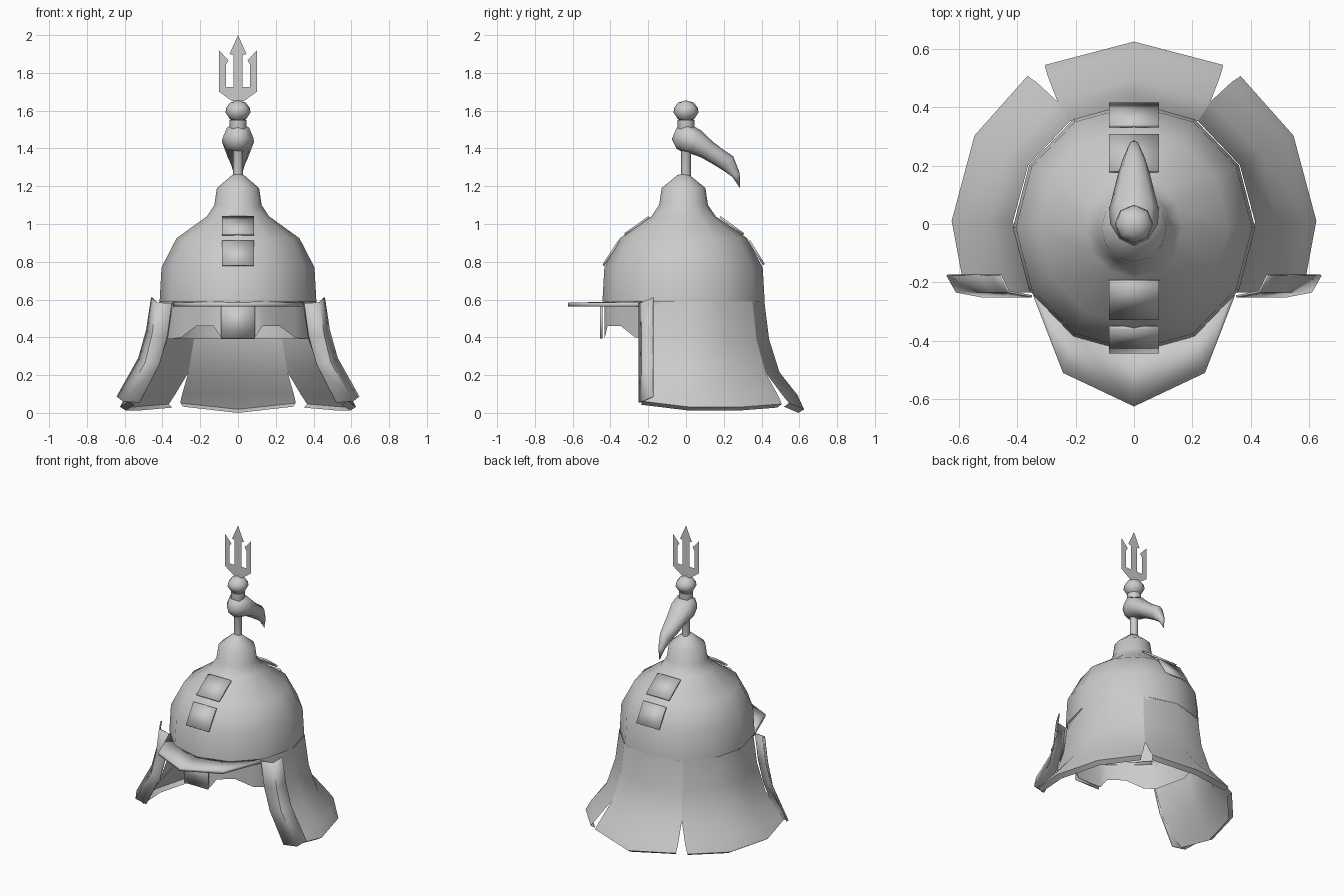
import bpy, math
from math import sin, cos, radians, sqrt

if "Cube" in bpy.data.objects:
    bpy.data.objects.remove(bpy.data.objects["Cube"])


def make(name, verts, faces, mirror=False, thick=0, angle=60):
    me = bpy.data.meshes.new(name)
    me.from_pydata(verts, [], faces)
    ob = bpy.data.objects.new(name, me)
    bpy.context.collection.objects.link(ob)
    bpy.ops.object.select_all(action='DESELECT')
    ob.select_set(True)
    bpy.context.view_layer.objects.active = ob
    bpy.ops.object.mode_set(mode='EDIT')
    bpy.ops.mesh.select_all(action='SELECT')
    bpy.ops.mesh.remove_doubles(threshold=0.0005)
    bpy.ops.mesh.normals_make_consistent(inside=False)
    bpy.ops.object.mode_set(mode='OBJECT')
    bpy.ops.object.shade_smooth_by_angle(angle=radians(angle))
    if mirror:
        ob.modifiers.new("mirror", 'MIRROR')
    if thick:
        s = ob.modifiers.new("thickness", 'SOLIDIFY')
        s.thickness = thick
        s.offset = 0
    return ob


def grid(name, rows, closed=False, **kw):
    n = len(rows[0])
    faces = [(r * n + c, r * n + (c + 1) % n, (r + 1) * n + (c + 1) % n, (r + 1) * n + c)
             for r in range(len(rows) - 1) for c in range(n if closed else n - 1)]
    return make(name, [p for row in rows for p in row], faces, **kw)


def lathe(name, profile, sides, cy=0, sy=1):
    rows = [[(r * cos(a), cy + sy * r * sin(a), z)
             for a in [2 * math.pi * i / sides for i in range(sides)]] for r, z in profile]
    return grid(name, rows, closed=True)


# bowl with its raised crown knob
lathe("dome", [(.415, .59), (.405, .77), (.325, .925), (.165, 1.04), (.125, 1.10),
               (.112, 1.19), (.03, 1.26), (0, 1.265)], 12, -.013, 1.035)

# rod, collar and ball on top
lathe("rod", [(.026, 1.24), (.026, 1.42), (.045, 1.46), (.045, 1.55), (0, 1.55)], 8)
lathe("ball", [(0, 1.545), (.042, 1.553), (.066, 1.59), (.062, 1.615), (.042, 1.642), (0, 1.655)], 8)

# flat trident
half = [(.03, 1.65), (.1, 1.70), (.1, 1.92), (.05, 1.865), (.063, 1.845), (.063, 1.725),
        (.025, 1.725), (.025, 1.895), (.045, 1.90)]
outline = half + [(0, 2.0)] + [(-x, z) for x, z in reversed(half)]
make("trident", [(x, 0, z) for x, z in outline], [tuple(range(len(outline)))])

# swept-back plume: y, z, half height, half width, slope of the section
plume = [(-.075, 1.45, 0, 0, 0), (-.05, 1.453, .055, .05, 0), (0, 1.455, .08, .082, 5),
         (.05, 1.435, .068, .085, 25), (.11, 1.395, .052, .07, 35), (.17, 1.355, .047, .055, 35),
         (.225, 1.32, .046, .038, 33), (.265, 1.26, .022, .02, 60), (.287, 1.187, 0, 0, 70)]
grid("plume", [[(w * cos(a), y + h * sin(a) * sin(radians(t)), z + h * sin(a) * cos(radians(t)))
                for a in [math.pi * i / 4 for i in range(8)]] for y, z, h, w, t in plume], closed=True)

# small square patches on the front and back of the dome
for name, a, b in [("front_upper_patch", (-.195, 1.037), (-.325, .945)),
                   ("front_lower_patch", (-.355, .91), (-.438, .78)),
                   ("back_upper_patch", (.18, 1.037), (.305, .945)),
                   ("back_lower_patch", (.335, .91), (.412, .785))]:
    grid(name, [[(-.085, *p), (.085, *p)] for p in (a, b)], thick=.012, angle=30)

# brim
outer = [(0, -.625), (.243, -.51), (.345, -.245)]
inner = [(0, -.43), (.205, -.37), (.335, -.225)]
grid("brim", [[(x, y, .573) for x, y in outer], [(x, y, .578) for x, y in inner]],
     mirror=True, thick=.02, angle=30)

# inner head band with brow arches, and the nose plate
band = [(0, -.432, .40), (.09, -.43, .40), (.13, -.415, .46), (.22, -.345, .46), (.30, -.27, .40),
        (.355, -.215, .39), (.405, 0, .39), (.355, .2, .39), (.2, .36, .39), (0, .41, .39)]
grid("head_band", [[(x, y, .59) for x, y, z in band], band], mirror=True)
grid("nose_plate", [[(-.09, -.448, z), (.09, -.448, z)] for z in (.575, .395)], thick=.012, angle=30)

# flared neck guard in a back piece and side pieces, split by a notch
flare = [(.415, .59), (.44, .39), (.495, .215), (.59, .095), (.625, .032), (.595, .013)]
back, side = [], []
for i, (r, z) in enumerate(flare):
    split = [0, 0, 0, 1.8, 2.7, 2.7][i]
    low = i > 3

    def at(deg, dz=0):
        a = radians(deg)
        return (r * cos(a) if deg != 90 else 0, r * sin(a), z + (dz if low else 0))
    back.append([at(90, -.013), at(58 + split, .02)])
    side.append([at(58 - split * 1.4, .015), at(29), at(1), (sqrt(r * r - .235 ** 2), -.235, z + (.03 if low else 0))])
grid("neck_guard_back", back, mirror=True)
grid("neck_guard_side", side, mirror=True)

# folded-back front flaps of the guard
flap = []
for z, xi, xm, xo in [(.58, .35, .43, .457), (.41, .373, .453, .483),
                      (.26, .415, .49, .525), (.055, .52, .608, .64)]:
    flap.append([(xi, -.248, z), (xm, -.232, z + .005), (xo, -.175, z + .03)])
grid("guard_flap", flap, mirror=True, thick=.008, angle=30)
